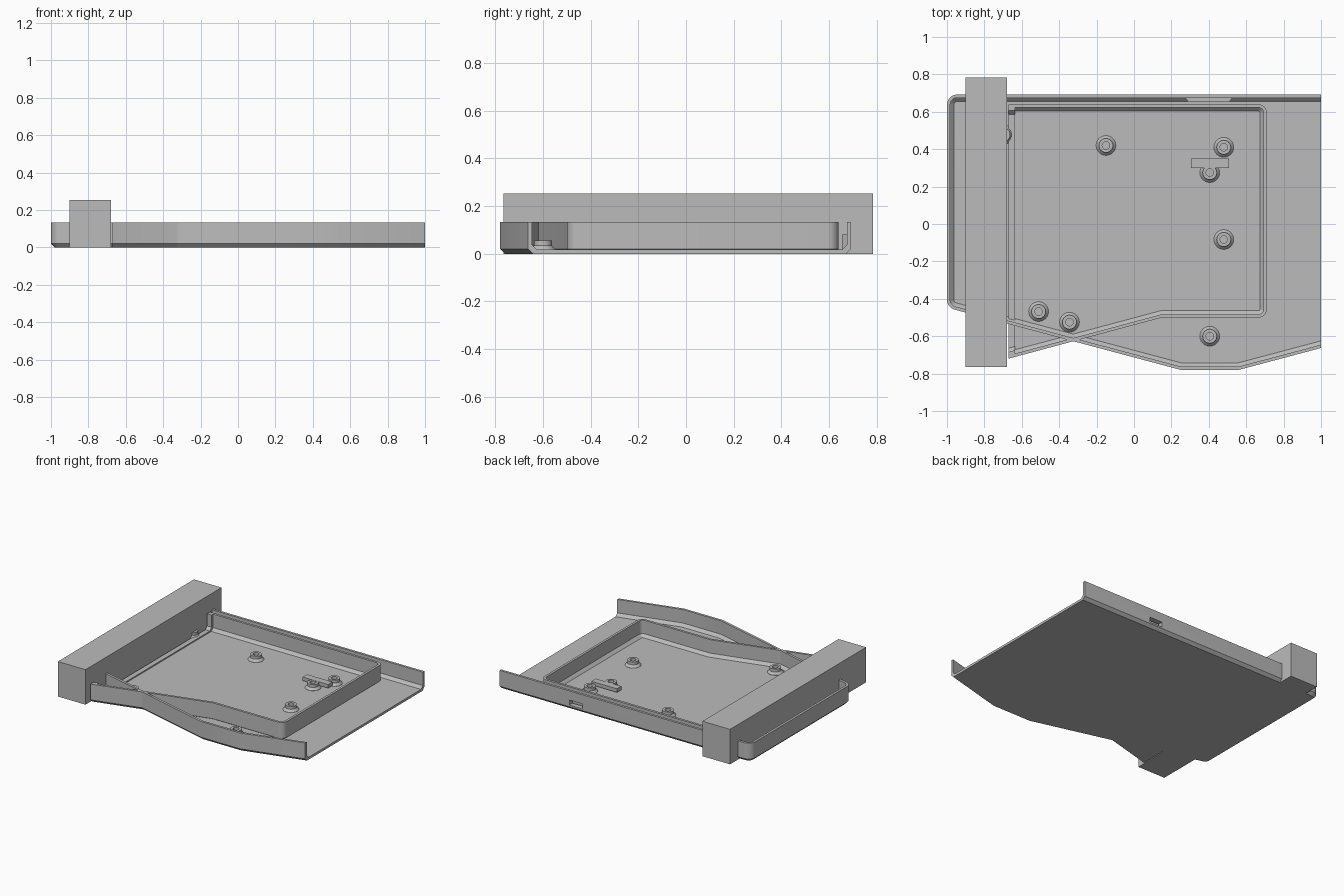
import bpy, bmesh, math
from mathutils import Vector

if "Cube" in bpy.data.objects:
    bpy.data.objects.remove(bpy.data.objects["Cube"])

grey = bpy.data.materials.new("light_grey")
grey.diffuse_color = (0.5, 0.5, 0.5, 1)
grey.use_nodes = True
grey.node_tree.nodes["Principled BSDF"].inputs["Base Color"].default_value = grey.diffuse_color
TOP, FLOOR = 0.134, 0.017


def finish(name, bm, smooth=True):
    bmesh.ops.recalc_face_normals(bm, faces=bm.faces)
    me = bpy.data.meshes.new(name)
    bm.to_mesh(me)
    bm.free()
    ob = bpy.data.objects.new(name, me)
    bpy.context.collection.objects.link(ob)
    me.materials.append(grey)
    if smooth:
        bpy.ops.object.select_all(action='DESELECT')
        ob.select_set(True)
        bpy.context.view_layer.objects.active = ob
        bpy.ops.object.shade_smooth_by_angle(angle=math.radians(30))
    return ob


def prism(name, pts, z0, z1):
    bm = bmesh.new()
    lo = [bm.verts.new((x, y, z0)) for x, y in pts]
    hi = [bm.verts.new((x, y, z1)) for x, y in pts]
    n = len(pts)
    bm.faces.new(lo)
    bm.faces.new(hi)
    for i in range(n):
        j = (i + 1) % n
        bm.faces.new((lo[i], lo[j], hi[j], hi[i]))
    return finish(name, bm, False)


def box(name, x0, x1, y0, y1, z0, z1):
    return prism(name, [(x0, y0), (x1, y0), (x1, y1), (x0, y1)], z0, z1)


def rounded(p0, p, p1, r, steps=8):
    """Arc of radius r that rounds the corner at p."""
    p0, p, p1 = Vector(p0), Vector(p), Vector(p1)
    a, b = (p0 - p).normalized(), (p1 - p).normalized()
    half = a.angle(b) / 2
    c = p + (a + b).normalized() * r / math.sin(half)
    s, e = p + a * r / math.tan(half) - c, p + b * r / math.tan(half) - c
    sweep = s.angle_signed(e)
    out = []
    for k in range(steps + 1):
        t = -sweep * k / steps
        out.append(tuple(c + Vector((s.x * math.cos(t) - s.y * math.sin(t),
                                     s.x * math.sin(t) + s.y * math.cos(t)))))
    return out


def inset(pts, d, open_edges):
    """Move every edge of a counter-clockwise outline inward, except open ones."""
    n, out = len(pts), []
    P = [Vector(p) for p in pts]
    for i in range(n):
        t0, t1 = (P[i] - P[i - 1]).normalized(), (P[(i + 1) % n] - P[i]).normalized()
        d0 = 0 if (i - 1) % n in open_edges else d
        d1 = 0 if i in open_edges else d
        n0, n1 = Vector((-t0.y, t0.x)), Vector((-t1.y, t1.x))
        det = n0.x * n1.y - n0.y * n1.x
        if abs(det) < 1e-6:
            out.append(P[i] + n0 * d0)
        else:
            out.append(P[i] + Vector((d0 * n1.y - d1 * n0.y, n0.x * d1 - n1.x * d0)) / det)
    return out


def tray(name, pts, open_edges, wall=0.017, floor=FLOOR):
    """Walled tray with chamfered foot, cut flat at the open edges."""
    n = len(pts)
    bm = bmesh.new()
    rings = [[bm.verts.new((p.x, p.y, z)) for p in inset(pts, d, open_edges)]
             for d, z in ((0.02, 0), (0, 0.02), (0, TOP), (wall, TOP),
                          (wall, floor + 0.02), (wall + 0.02, floor))]
    bm.faces.new(rings[0])
    bm.faces.new(rings[-1])
    for i in range(n):
        j = (i + 1) % n
        if i in open_edges:
            bm.faces.new([r[i] for r in rings] + [r[j] for r in reversed(rings)])
        else:
            for a, b in zip(rings, rings[1:]):
                bm.faces.new((a[i], a[j], b[j], b[i]))
    return finish(name, bm)


# Wide tray, open on the right
bl, tl = (-1, -0.447), (-1, 0.692)
front = [(0.25, -0.78), (0.56, -0.78), (1, -0.663)]
wide = front + [(1, 0.692)] + rounded((1, 0.692), tl, bl, 0.055) + rounded(tl, bl, front[0], 0.055)
wide_tray = tray("wide_tray", wide, {2})

# Narrow tray, open on the left
LEFT = -0.672
br, tr = (0.71, -0.5), (0.71, 0.64)
narrow = [(LEFT, -0.72), (0.15, -0.5)] + rounded((0.15, -0.5), br, tr, 0.045) \
    + rounded(br, tr, (LEFT, 0.64), 0.045) + [(LEFT, 0.64)]
tray("narrow_tray", narrow, {len(narrow) - 1})

# Thicker joint lip at the narrow tray's open end
tray("joint_lip", [(LEFT, -0.72), (-0.635, -0.71), (-0.635, 0.64), (LEFT, 0.64)],
     {1, 3}, wall=0.034, floor=0.026)

# Cross bar
box("cross_bar", -0.9, -0.68, -0.765, 0.784, 0, 0.252)

# Socket block behind the port, and the port opening through both
block = prism("port_block", [(0.29, 0.655), (0.51, 0.655), (0.53, 0.68), (0.27, 0.68)], 0.012, 0.08)
cutter = box("port_cutter", 0.34, 0.445, 0.645, 0.72, 0.032, 0.068)
for ob in (wide_tray, block):
    m = ob.modifiers.new("port", 'BOOLEAN')
    m.object, m.operation, m.solver = cutter, 'DIFFERENCE', 'EXACT'
    bpy.context.view_layer.objects.active = ob
    bpy.ops.object.modifier_apply(modifier=m.name)
bpy.data.objects.remove(cutter)

# Small clamp plate beside a post
box("clamp_plate", 0.305, 0.508, 0.3, 0.35, 0.03, 0.056)

# Screw posts with flared feet and blind holes
profile = [(0.053, 0.012), (0.053, 0.018), (0.038, 0.034), (0.038, 0.055), (0.02, 0.055), (0.02, 0.02)]
SEG = 24
for k, (x, y) in enumerate([(-0.15, 0.42), (0.48, 0.41), (0.405, 0.275), (0.48, -0.083), (0.405, -0.6),
                            (-0.345, -0.525), (-0.51, -0.468), (-0.7, 0.478)]):
    bm = bmesh.new()
    rings = [[bm.verts.new((x + r * math.cos(math.tau * s / SEG), y + r * math.sin(math.tau * s / SEG), z))
              for s in range(SEG)] for r, z in profile]
    bm.faces.new(rings[0])
    bm.faces.new(rings[-1])
    for a, b in zip(rings, rings[1:]):
        for s in range(SEG):
            t = (s + 1) % SEG
            bm.faces.new((a[s], a[t], b[t], b[s]))
    finish(f"screw_post_{k + 1}", bm)
